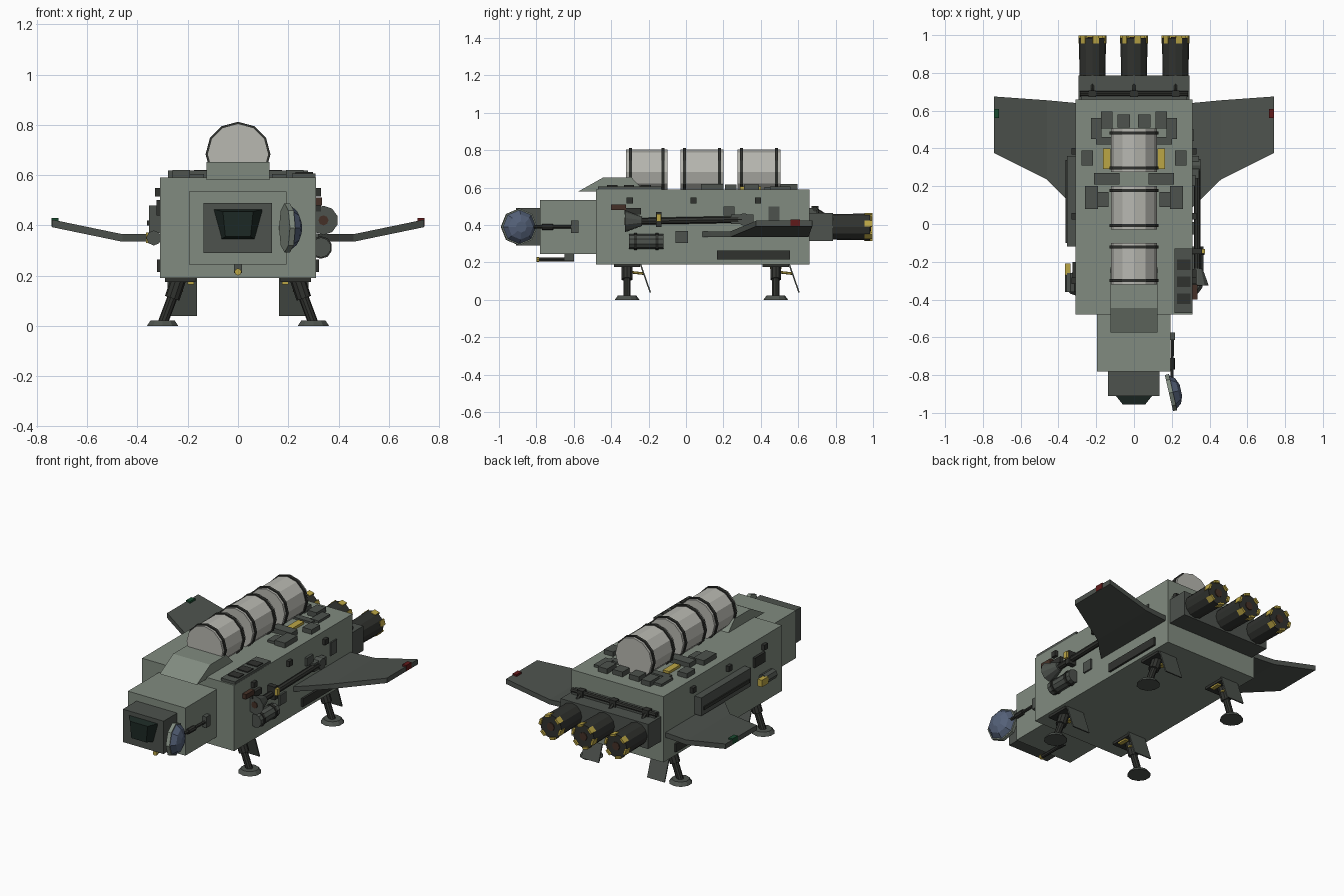
import bpy, bmesh, math
from mathutils import Vector, Matrix

if "Cube" in bpy.data.objects:
    bpy.data.objects.remove(bpy.data.objects["Cube"])


def mat(name, rgb):
    m = bpy.data.materials.new(name)
    m.diffuse_color = (*rgb, 1)
    m.use_nodes = True
    m.node_tree.nodes["Principled BSDF"].inputs["Base Color"].default_value = m.diffuse_color
    return m


HULL = mat("hull green", (.22, .26, .215))
DARK = mat("dark panel", (.075, .085, .075))
BLACK = mat("black metal", (.03, .032, .028))
WHITE = mat("tank white", (.48, .48, .44))
YELLOW = mat("yellow", (.5, .38, .06))
BLUE = mat("dish blue", (.09, .12, .19))
GLASS = mat("glass", (.012, .022, .018))
RED = mat("red", (.12, .01, .01))
GREEN = mat("green", (.01, .07, .03))
BROWN = mat("brown", (.06, .03, .02))


def finish(name, bm, m):
    bmesh.ops.recalc_face_normals(bm, faces=bm.faces)
    me = bpy.data.meshes.new(name)
    bm.to_mesh(me)
    bm.free()
    me.materials.append(m)
    o = bpy.data.objects.new(name, me)
    bpy.context.collection.objects.link(o)
    return o


def box(name, x, y, z, m):
    """Box from (min, max) pairs."""
    bm = bmesh.new()
    bmesh.ops.create_cube(bm, size=1)
    for v in bm.verts:
        v.co = [(r[0] + r[1]) / 2 + c * (r[1] - r[0]) for r, c in zip((x, y, z), v.co)]
    return finish(name, bm, m)


def rod(name, a, b, r1, r2, m, n=12):
    """Cylinder or cone from a to b."""
    a, b = Vector(a), Vector(b)
    bm = bmesh.new()
    mx = Matrix.Translation((a + b) / 2) @ (b - a).to_track_quat('Z', 'Y').to_matrix().to_4x4()
    bmesh.ops.create_cone(bm, cap_ends=True, segments=n, radius1=r1, radius2=r2,
                          depth=(b - a).length, matrix=mx)
    return finish(name, bm, m)


def loft(name, rings, m):
    """Closed solid through equal-sized rings of points."""
    bm = bmesh.new()
    vs = [[bm.verts.new(p) for p in r] for r in rings]
    n = len(vs[0])
    for p, q in zip(vs, vs[1:]):
        for i in range(n):
            bm.faces.new((p[i], p[(i + 1) % n], q[(i + 1) % n], q[i]))
    bm.faces.new(vs[0])
    bm.faces.new(vs[-1])
    return finish(name, bm, m)


def span(c, s):
    return (c - s / 2, c + s / 2)


def side(s, a, b):
    return tuple(sorted((s * a, s * b)))


# hull, neck, cockpit and window
box("main_hull", (-.31, .31), (-.48, .66), (.19, .59), HULL)
box("neck", (-.195, .192), (-.78, -.47), (.245, .535), HULL)
box("cockpit", (-.138, .136), (-.91, -.77), (.29, .49), DARK)
loft("windscreen", [[(-.1, -.905, .465), (.1, -.905, .465), (.067, -.905, .345), (-.067, -.905, .345)],
                    [(-.06, -.955, .455), (.06, -.955, .455), (.05, -.955, .355), (-.05, -.955, .355)]], GLASS)

# roof fairing ahead of the tanks
prof = [(-.575, .58), (-.445, .653), (-.29, .653), (-.22, .58)]
loft("roof_fairing", [[(x, y, z) for y, z in prof] for x in (-.125, .125)], HULL)

# cargo tanks with bands
for y0, y1 in ((-.32, -.1), (-.03, .2), (.275, .505)):
    rod("cargo_tank", (0, y0, .683), (0, y1, .683), .122, .122, WHITE)
    for y in (y0 + .022, y1 - .022):
        rod("tank_band", (0, y - .008, .683), (0, y + .008, .683), .129, .129, BLACK)

# engine block, manifold and thrusters
box("engine_block", (-.295, .295), (.65, .785), (.315, .465), DARK)
box("engine_mount", (-.28, .28), (.65, .7), (.46, .49), DARK)
rod("manifold_pipe", (-.285, .69, .485), (.285, .69, .485), .014, .014, BLACK, 8)
for x in (-.22, 0, .22):
    rod("thruster", (x, .77, .39), (x, .985, .39), .068, .072, BLACK)
    rod("thruster_core", (x, .98, .39), (x, .99, .39), .025, .025, BROWN, 8)
    rod("feed_pipe", (x, .69, .485), (x, .78, .43), .01, .01, BLACK, 6)
    box("manifold_clamp", span(x, .04), (.672, .708), (.465, .503), BLACK)
    for i in range(6):
        a = math.radians(60 * i + 15)
        o = box("rim_marking", span(0, .034), (.955, .998), (.06, .073), YELLOW if i % 3 else BLACK)
        o.matrix_world = Matrix.Translation((x, 0, .39)) @ Matrix.Rotation(a, 4, 'Y')
        if not i % 3:
            o.data.materials[0] = YELLOW

# roof equipment in mirrored pairs: centre x, y, size x, y, height
roof = [(.145, .55, .06, .09, .03), (.055, .545, .066, .068, .03), (.2, .505, .055, .11, .015),
        (.248, .35, .062, .08, .028), (.145, .24, .135, .062, .028), (.225, .14, .07, .12, .03),
        (.165, .13, .06, .08, .015), (.11, .44, .18, .04, .012)]
for s in (-1, 1):
    for x, y, w, d, h in roof:
        box("roof_box", span(s * x, w), span(y, d), (.58, .59 + h), DARK)
    box("roof_marker", side(s, .125, .165), (.29, .4), (.58, .605), YELLOW)
box("roof_vent_panel", (.215, .309), (-.47, -.13), (.58, .607), DARK)
for y in (-.215, -.305, -.395):
    box("roof_vent", (.228, .298), span(y, .055), (.6, .613), BLACK)

for s in (-1, 1):
    # wing
    st = [(.3, .08, .64, .335), (.355, .13, .645, .335), (.46, .235, .655, .335), (.74, .375, .675, .393)]
    loft("wing", [[(s * x, f, z), (s * x, b, z), (s * x, b, z + .03), (s * x, f, z + .03)]
                  for x, f, b, z in st], DARK)
    box("wingtip_light", side(s, .715, .742), (.56, .61), (.395, .43), RED if s > 0 else GREEN)
    # side skid strip and small square fittings
    box("side_slot", side(s, .3, .322), (.165, .555), (.215, .265), BLACK)
    for y in (-.3, .04, .385):
        box("side_fitting", side(s, .3, .33), span(y, .034), (.515, .548), BLACK)
    # landing gear
    for y in (-.315, .48):
        rod("landing_leg", (s * .232, y, .2), (s * .262, y, .11), .03, .03, BLACK, 10)
        rod("leg_piston", (s * .255, y, .13), (s * .298, y, .015), .02, .02, BLACK, 10)
        rod("landing_foot", (s * .3, y, 0), (s * .3, y, .022), .066, .05, DARK, 10)
        box("leg_bay", side(s, .17, .29), span(y, .14), (.175, .195), BLACK)
        box("bay_hinge", side(s, .175, .2), span(y, .06), (.165, .18), YELLOW)
        loft("gear_door", [[(s * x, y + .068, .19), (s * x, y + .076, .19),
                            (s * x, y + .128, .04), (s * x, y + .12, .04)] for x in (.163, .28)], DARK)
        rod("door_strut", (s * .225, y, .15), (s * .225, y + .09, .14), .007, .007, YELLOW, 6)

# right side: horn, long tube, joint, canister and boxes
rod("horn", (.34, -.325, .42), (.34, -.235, .42), .058, .024, DARK, 10)
rod("horn_core", (.34, -.329, .42), (.34, -.32, .42), .02, .02, BROWN, 8)
rod("side_tube", (.335, -.25, .42), (.335, .3, .43), .018, .018, BLACK, 8)
rod("tube_joint", (.3, .31, .43), (.352, .31, .43), .033, .033, DARK)
box("tube_base", (.3, .345), (.24, .36), (.405, .455), DARK)
box("tube_clamp", (.3, .36), (-.16, -.13), (.39, .47), BLACK)
box("tube_marker", (.335, .375), (-.157, -.133), (.42, .46), YELLOW)
rod("side_canister", (.33, -.305, .312), (.33, -.12, .312), .04, .04, DARK, 10)
for y in (-.27, -.155):
    rod("canister_band", (.33, y - .008, .312), (.33, y + .008, .312), .045, .045, BLACK, 10)
box("side_bracket", (.3, .335), (-.4, -.32), (.48, .51), BROWN)
box("side_bracket_rear", (.3, .33), (-.33, -.24), (.455, .49), BLACK)
box("side_panel", (.3, .32), (-.055, .01), (.305, .368), DARK)
box("side_panel_upper", (.3, .325), (.2, .26), (.45, .5), DARK)
box("rear_panel", (.3, .318), (.44, .5), (.42, .5), DARK)

# left side: long equipment pod and forward sensor
box("left_pod", (-.355, -.3), (-.12, .36), (.37, .48), DARK)
box("left_pod_strip", (-.362, -.35), (-.1, .34), (.4, .42), BLACK)
rod("left_sensor", (-.335, -.36, .35), (-.335, -.26, .35), .03, .03, DARK, 8)
box("left_sensor_marker", (-.365, -.335), (-.27, -.21), (.33, .372), YELLOW)
box("left_panel", (-.325, -.3), (-.3, -.2), (.44, .5), BLACK)

# dish antenna on its arm
ax = Vector((.97, .22, 0)).normalized()
c = Vector((.185, -.895, .39))
rod("dish_rim", c, c + ax * .022, .098, .098, HULL, 8)
rod("dish_bowl", c + ax * .02, c + ax * .05, .092, .068, BLUE, 8)
rod("dish_cap", c + ax * .05, c + ax * .065, .068, .03, BLUE, 8)
rod("dish_arm", (.2, -.82, .39), (.205, -.59, .39), .009, .009, BLACK, 6)
rod("arm_joint", (.2, -.77, .39), (.202, -.71, .39), .016, .016, BLACK, 8)
box("arm_mount", (.185, .218), (-.615, -.575), (.358, .424), DARK)

# probe under the nose
rod("nose_probe", (0, -.79, .215), (0, -.6, .215), .011, .011, BLACK, 8)
rod("probe_tip", (0, -.8, .215), (0, -.785, .215), .014, .014, YELLOW, 8)
box("probe_mount", (-.015, .015), (-.65, -.6), (.21, .25), DARK)
